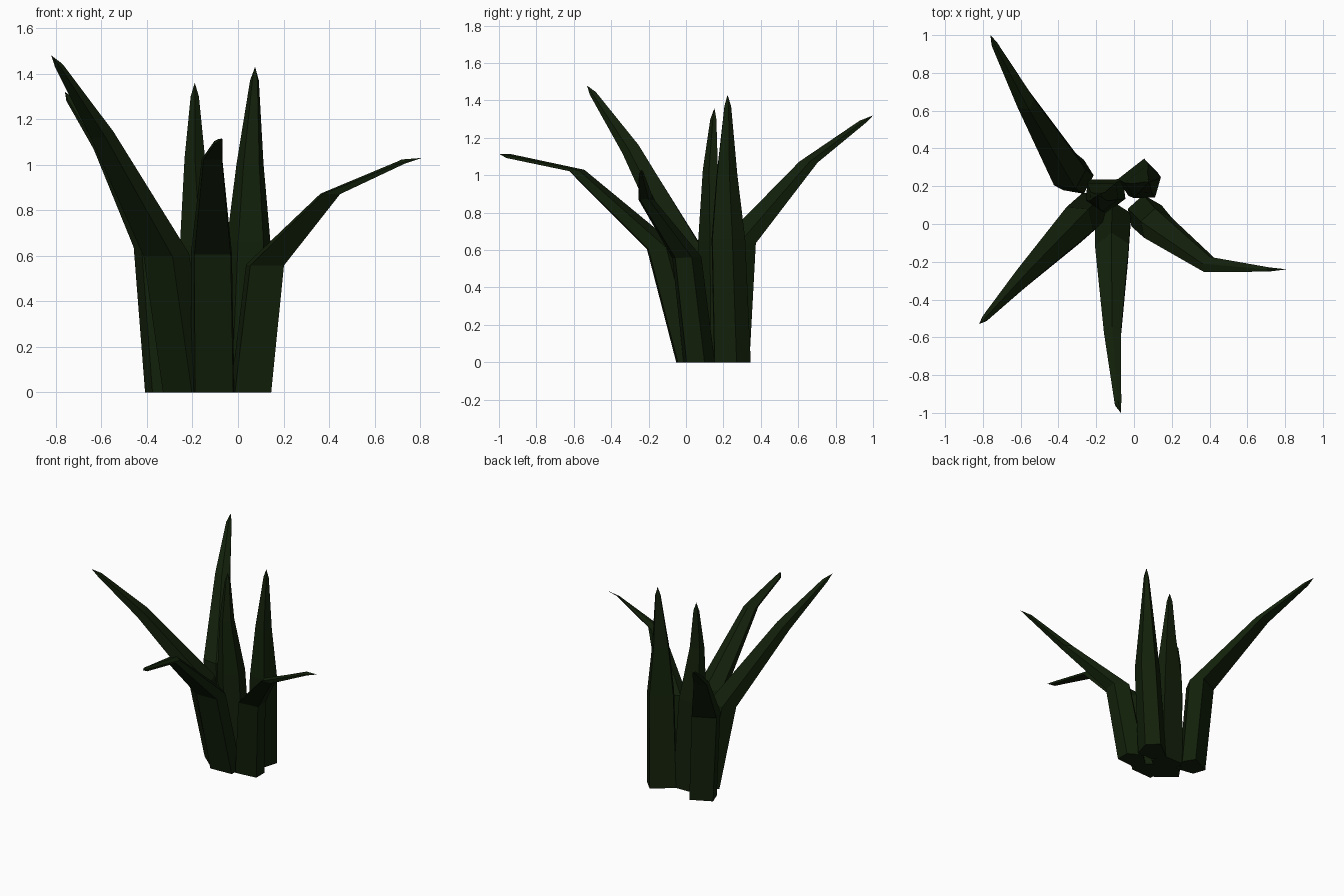
import bpy, bmesh
from math import radians, sin, cos
from mathutils import Vector

if "Cube" in bpy.data.objects:
    bpy.data.objects.remove(bpy.data.objects["Cube"])

leaf = bpy.data.materials.new("dark_green")
leaf.diffuse_color = (0.006, 0.0145, 0.003, 1)
leaf.use_nodes = True
leaf.node_tree.nodes["Principled BSDF"].inputs["Base Color"].default_value = leaf.diffuse_color

# five-sided blade section: (across, outward), flat side facing outward
SECTION = [(-.08, .06), (.08, .06), (.09, -.035), (0, -.1), (-.09, -.035)]


def blade(name, azimuth, rings, tip):
    """Loft the section through rings of (x, y, z, scale, outward tilt), ending in a point."""
    a = radians(azimuth)
    out, across = Vector((cos(a), sin(a), 0)), Vector((-sin(a), cos(a), 0))
    bm = bmesh.new()
    loops = []
    for x, y, z, s, tilt in rings:
        t = radians(tilt)
        v_dir = out * cos(t) - Vector((0, 0, sin(t)))
        c = Vector((x, y, z))
        loops.append([bm.verts.new(c + across * u * s + v_dir * v * s) for u, v in SECTION])
    n = len(SECTION)
    bm.faces.new(loops[0])
    for lo, hi in zip(loops, loops[1:]):
        for i in range(n):
            j = (i + 1) % n
            bm.faces.new((lo[i], lo[j], hi[j], hi[i]))
    top = bm.verts.new(tip)
    for i in range(n):
        bm.faces.new((loops[-1][i], loops[-1][(i + 1) % n], top))
    bmesh.ops.recalc_face_normals(bm, faces=bm.faces)
    me = bpy.data.meshes.new(name)
    bm.to_mesh(me)
    bm.free()
    me.materials.append(leaf)
    bpy.context.collection.objects.link(bpy.data.objects.new(name, me))


# arching outer blades
blade("back_left_blade", 116,
      [(-.31, .25, 0, 1, 0), (-.355, .28, .64, 1.05, 3), (-.58, .655, 1.07, .55, 3),
       (-.735, .945, 1.285, .2, 20)], (-.76, 1.0, 1.32))
blade("front_left_blade", -131,
      [(-.225, .075, 0, 1.05, 0), (-.31, .0, .605, 1.05, 8), (-.595, -.29, 1.135, .55, 30),
       (-.785, -.495, 1.435, .2, 30)], (-.82, -.53, 1.48))
blade("front_blade", -87,
      [(-.108, .015, 0, 1.05, 0), (-.115, -.145, .61, 1, 5), (-.113, -.593, 1.025, .5, 5),
       (-.085, -.95, 1.10, .2, 40)], (-.07, -1.0, 1.115))
blade("right_blade", -84,
      [(.06, .055, 0, 1, 0), (.122, -.01, .56, .93, 3), (.407, -.222, .872, .48, 3),
       (.72, -.243, 1.012, .17, 40)], (.81, -.24, 1.03))

# upright inner blades
blade("centre_blade", 91,
      [(-.145, .17, 0, 1.1, 0), (-.17, .16, .65, .95, 0), (-.19, .14, 1.03, .5, 0),
       (-.19, .15, 1.30, .2, 0)], (-.19, .152, 1.36))
blade("back_right_blade", 128,
      [(.025, .24, 0, 1.1, 0), (.05, .22, .66, 1, 0), (.055, .215, 1.0, .62, 0),
       (.073, .222, 1.37, .2, 0)], (.075, .222, 1.43))
